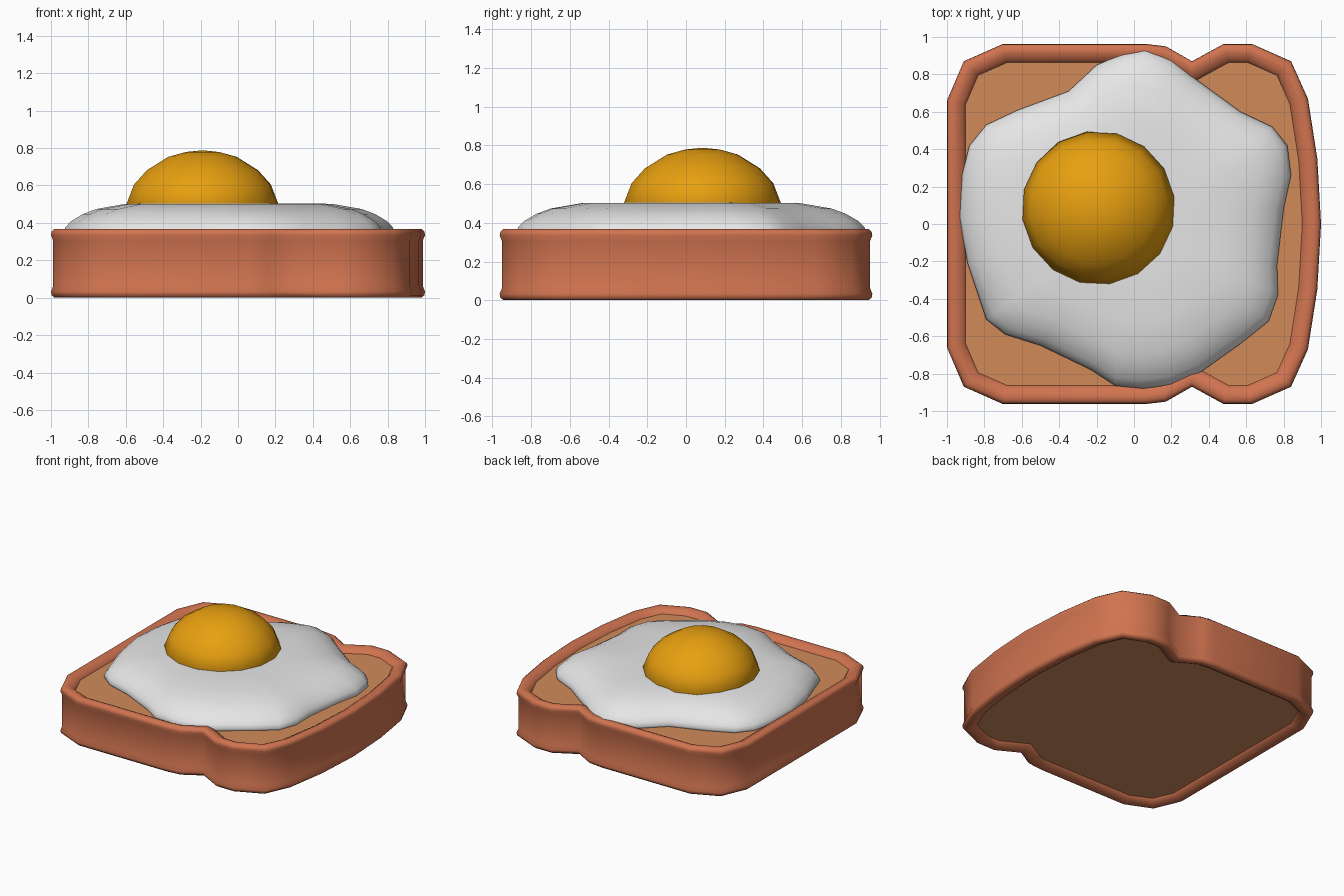
import bpy, bmesh, math
from mathutils import Vector

if "Cube" in bpy.data.objects:
    bpy.data.objects.remove(bpy.data.objects["Cube"])


def material(name, r, g, b):
    m = bpy.data.materials.new(name)
    lin = [((c / 255 + 0.055) / 1.055) ** 2.4 for c in (r, g, b)]
    m.diffuse_color = (*lin, 1)
    m.use_nodes = True
    m.node_tree.nodes["Principled BSDF"].inputs["Base Color"].default_value = m.diffuse_color
    return m


CRUST = material("crust brown", 209, 116, 80)
CRUMB = material("toast tan", 209, 139, 90)
WHITE = material("egg white", 230, 230, 230)
YOLK = material("yolk yellow", 233, 161, 16)


def loft(name, rings, mat, smooth=True, closed=False):
    """Skin a stack of equal-length rings; cap the ends or close the loop."""
    bm = bmesh.new()
    vs = [[bm.verts.new(p) for p in r] for r in rings]
    n = len(vs[0])
    pairs = list(zip(vs, vs[1:]))
    if closed:
        pairs.append((vs[-1], vs[0]))
    for a, b in pairs:
        for i in range(n):
            j = (i + 1) % n
            bm.faces.new((a[i], a[j], b[j], b[i]))
    if not closed:
        bm.faces.new(vs[0])
        bm.faces.new(vs[-1])
    bmesh.ops.remove_doubles(bm, verts=bm.verts, dist=1e-5)
    bmesh.ops.recalc_face_normals(bm, faces=bm.faces)
    for f in bm.faces:
        f.smooth = smooth
    me = bpy.data.meshes.new(name)
    bm.to_mesh(me)
    bm.free()
    me.materials.append(mat)
    ob = bpy.data.objects.new(name, me)
    bpy.context.collection.objects.link(ob)
    return ob


def inset(pts, d):
    """Mitred inward offset of a counter-clockwise outline."""
    out = []
    for i, p in enumerate(pts):
        a = (p - pts[i - 1]).normalized()
        b = (pts[(i + 1) % len(pts)] - p).normalized()
        na, nb = Vector((-a.y, a.x)), Vector((-b.y, b.x))
        out.append(p + (na + nb) * d / (1 + na.dot(nb)))
    return out


# Bread outline: half listed from the right end round to the left, then mirrored
half = [(1.0, 0), (0.98, 0.35), (0.93, 0.67), (0.84, 0.87), (0.63, 0.963),
        (0.48, 0.963), (0.31, 0.87), (0.17, 0.95), (0.06, 0.963),
        (-0.70, 0.963), (-0.91, 0.87), (-1.0, 0.66)]
outline = [Vector(p) for p in half]
outline += [Vector((x, -y)) for x, y in reversed(half[1:])]

# Crust: band with rolled rims top and bottom
top = [(0.105, 0.325), (0.085, 0.35), (0.05, 0.368), (0.02, 0.368),
       (0.004, 0.355), (0.0, 0.335), (0.012, 0.305)]
profile = top + [(d, 0.368 - z) for d, z in reversed(top)]
loft("crust", [[(p.x, p.y, z) for p in inset(outline, d)] for d, z in profile],
     CRUST, closed=True)

# Bread crumb slab inside the crust
slab = inset(outline, 0.10)
loft("bread_slice", [[(p.x, p.y, z) for p in slab] for z in (0.032, 0.335)],
     CRUMB, smooth=False)

# Egg white: wavy outline shrinking towards a flat top
blob = [(0.06, 0.935), (0.2, 0.88), (0.31, 0.79), (0.57, 0.60), (0.74, 0.52),
        (0.82, 0.42), (0.84, 0.26), (0.80, 0.08), (0.765, -0.22), (0.77, -0.38),
        (0.72, -0.52), (0.57, -0.64), (0.36, -0.79), (0.2, -0.86), (0.05, -0.88),
        (-0.1, -0.865), (-0.23, -0.78), (-0.5, -0.65), (-0.69, -0.59),
        (-0.79, -0.51), (-0.89, -0.21), (-0.935, 0.04), (-0.92, 0.26),
        (-0.88, 0.42), (-0.79, 0.53), (-0.62, 0.61), (-0.35, 0.71),
        (-0.2, 0.85), (-0.06, 0.91)]
cx, cy = -0.05, 0.02
levels = [(0.99, 0.325), (1.0, 0.35), (0.985, 0.378), (0.95, 0.41),
          (0.88, 0.447), (0.80, 0.474), (0.62, 0.502), (0.35, 0.504)]
loft("egg_white", [[(cx + (x - cx) * s, cy + (y - cy) * s, z) for x, y in blob]
                   for s, z in levels], WHITE)

# Yolk: sixteen-sided dome
dome = [(0.37, 0.42), (0.413, 0.495), (0.37, 0.605), (0.30, 0.682),
        (0.185, 0.753), (0.09, 0.779), (0.0, 0.788)]
bm_rings = []
for r, z in dome[:-1]:
    ring = []
    for i in range(16):
        a = math.radians(8.5 + 22.5 * i)
        ring.append((-0.19 + r * math.cos(a), 0.085 + r * math.sin(a), z))
    bm_rings.append(ring)
yolk = loft("yolk", bm_rings, YOLK)

# Raise the yolk cap to a point
bm = bmesh.new()
bm.from_mesh(yolk.data)
cap = max(bm.faces, key=lambda f: f.calc_center_median().z)
tip = bmesh.ops.poke(bm, faces=[cap])["verts"][0]
tip.co.z = dome[-1][1]
for f in bm.faces:
    f.smooth = True
bm.to_mesh(yolk.data)
bm.free()
